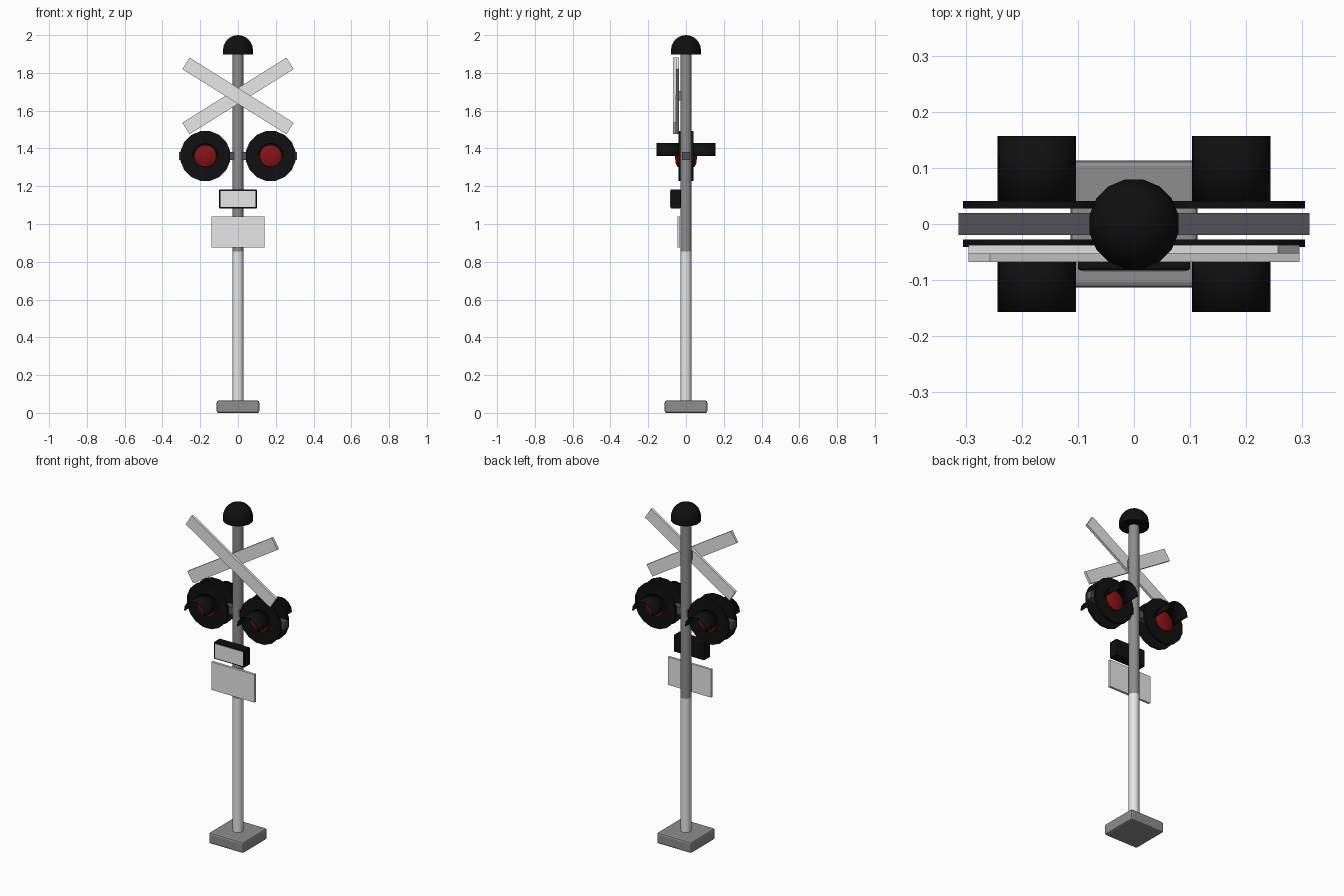
import bpy, bmesh, math
from mathutils import Matrix, Vector

cube = bpy.data.objects.get("Cube")
if cube:
    bpy.data.objects.remove(cube, do_unlink=True)


def material(name, r, g, b):
    m = bpy.data.materials.new(name)
    m.use_nodes = True
    m.diffuse_color = (r, g, b, 1)
    m.node_tree.nodes["Principled BSDF"].inputs["Base Color"].default_value = (r, g, b, 1)
    return m


WHITE = material("white_paint", 0.8, 0.8, 0.8)
GREY = material("grey_metal", 0.27, 0.27, 0.27)
DARK = material("dark_steel", 0.085, 0.083, 0.095)
BLACK = material("black_paint", 0.005, 0.005, 0.005)
RED = material("red_lens", 0.25, 0.006, 0.007)


def finish(name, bm, mat, smooth=True):
    bmesh.ops.recalc_face_normals(bm, faces=bm.faces)
    mesh = bpy.data.meshes.new(name)
    bm.to_mesh(mesh)
    bm.free()
    mesh.materials.append(mat)
    ob = bpy.data.objects.new(name, mesh)
    bpy.context.collection.objects.link(ob)
    if smooth:
        bpy.ops.object.select_all(action="DESELECT")
        ob.select_set(True)
        bpy.context.view_layer.objects.active = ob
        bpy.ops.object.shade_smooth_by_angle(angle=math.radians(35))
    return ob


def box(name, center, size, mat, bevel=0, tilt=0):
    bm = bmesh.new()
    bmesh.ops.create_cube(bm, size=1, matrix=Matrix.Diagonal((*size, 1)))
    if bevel:
        bmesh.ops.bevel(bm, geom=bm.edges[:], offset=bevel, segments=2,
                        profile=0.5, affect="EDGES")
    bm.transform(Matrix.Translation(center) @ Matrix.Rotation(tilt, 4, "Y"))
    return finish(name, bm, mat, smooth=False)


def lathe(name, profile, mat, place=Matrix(), sides=16):
    """Spin (radius, height) points round z, then place the result."""
    bm = bmesh.new()
    verts = [bm.verts.new((r, 0, h)) for r, h in profile]
    edges = [bm.edges.new(pair) for pair in zip(verts, verts[1:])]
    bmesh.ops.spin(bm, geom=verts + edges, cent=(0, 0, 0), axis=(0, 0, 1),
                   angle=math.tau, steps=sides)
    bmesh.ops.remove_doubles(bm, verts=bm.verts, dist=1e-5)
    bm.transform(place @ Matrix.Rotation(math.pi / sides, 4, "Z"))
    return finish(name, bm, mat)


def disc_profile(radius, low, high):
    return [(0, low), (radius, low), (radius, high), (0, high)]


def visor(name, radius, depth, place):
    """Open half tube along local z, covering the upper side of a lens."""
    bm = bmesh.new()
    rows = []
    for h in depth:
        rows.append([bm.verts.new(place @ Vector((radius * math.cos(a), radius * math.sin(a), h)))
                     for a in (math.pi * i / 8 for i in range(9))])
    for i in range(8):
        bm.faces.new((rows[0][i], rows[0][i + 1], rows[1][i + 1], rows[1][i]))
    ob = finish(name, bm, BLACK)
    mod = ob.modifiers.new("thickness", "SOLIDIFY")
    mod.thickness = 0.006
    return ob


# Base, two-tone post and bell
box("base", (0, 0, 0.0325), (0.226, 0.226, 0.065), GREY, 0.01)
lathe("lower_post", disc_profile(0.029, 0.06, 0.855), WHITE)
lathe("upper_post", disc_profile(0.029, 0.855, 1.91), GREY)
dome = [(0.081 * math.cos(a), 1.92 + 0.08 * math.sin(a))
        for a in (math.pi / 2 * i / 6 for i in range(6))]
lathe("bell", [(0, 1.897), (0.081, 1.897)] + dome + [(0, 2)], BLACK)

# Crossed boards
for name, y, side in (("front_cross_board", -0.06, 1), ("rear_cross_board", -0.045, -1)):
    box(name, (0, y, 1.678), (0.65, 0.015, 0.072), WHITE, tilt=side * math.radians(32))
box("cross_bracket", (0, -0.033, 1.678), (0.03, 0.012, 0.05), GREY)

# Lamp crossarm, with a lamp facing each way on both sides
box("lamp_crossarm", (0, 0, 1.36), (0.626, 0.04, 0.044), DARK)
for side, x in (("left", 0.173), ("right", -0.173)):
    for end, turn in (("front", 0), ("rear", math.pi)):
        place = (Matrix.Translation((x, 0, 1.36)) @ Matrix.Rotation(turn, 4, "Z")
                 @ Matrix.Rotation(math.pi / 2, 4, "X"))
        tag = f"{side}_{end}_"
        lathe(tag + "lamp_disc", disc_profile(0.134, 0.028, 0.041), BLACK, place)
        lathe(tag + "lens", [(0, 0.038), (0.061, 0.038), (0.058, 0.046),
                             (0.038, 0.055), (0, 0.059)], RED, place)
        visor(tag + "visor", 0.07, (0.04, 0.157), place)

# Number box and lower notice plate
box("sign_box", (0, -0.055, 1.133), (0.2, 0.055, 0.1), BLACK, 0.004)
box("sign_box_panel", (0, -0.083, 1.133), (0.184, 0.004, 0.084), WHITE)
box("notice_plate", (0, -0.039, 0.957), (0.282, 0.014, 0.165), WHITE)
